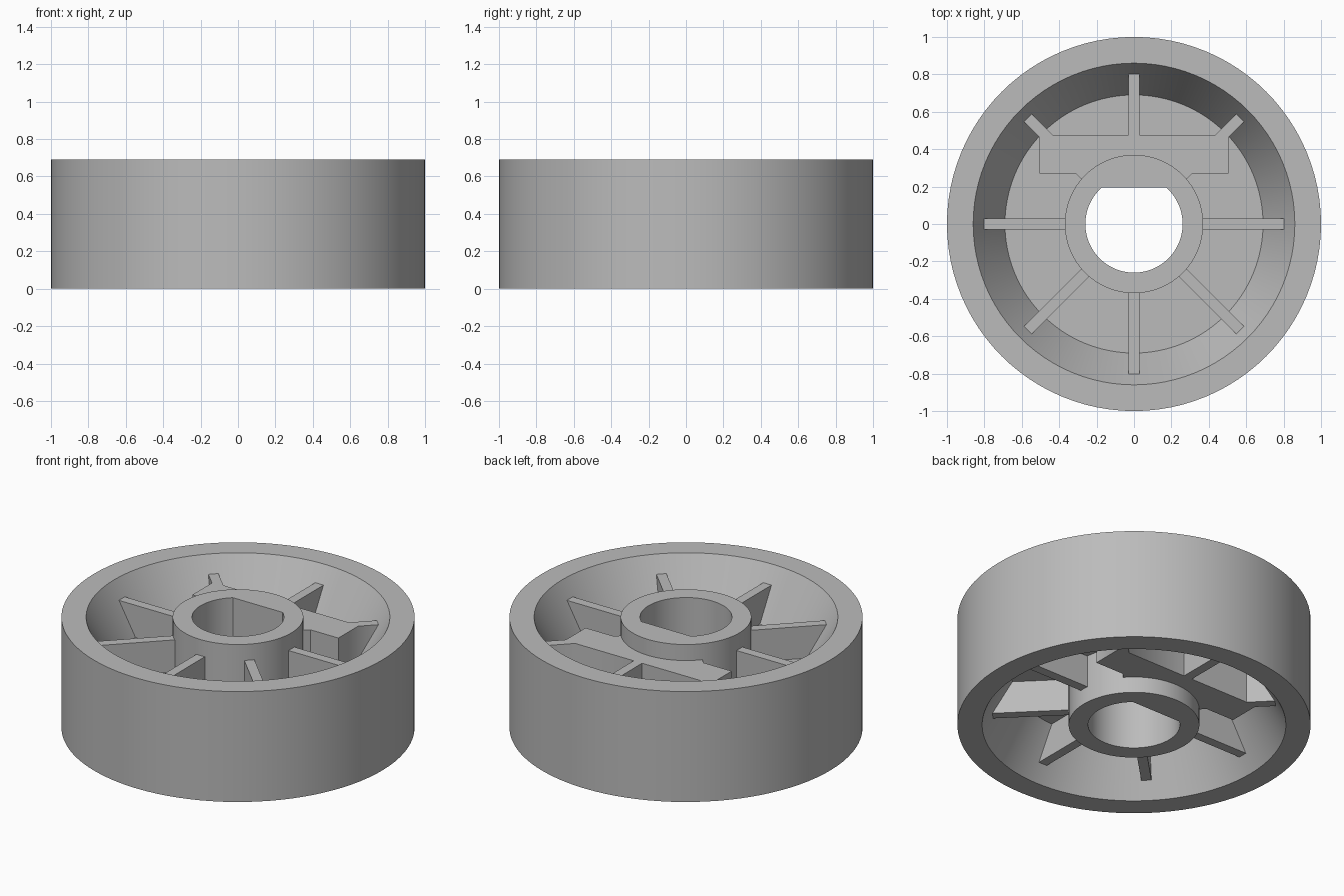
import bpy, bmesh, math
from mathutils import Matrix, Vector

HEIGHT = 0.69
MID = HEIGHT / 2
RIB_HEIGHT = 0.49
SEGMENTS = 96

if "Cube" in bpy.data.objects:
    bpy.data.objects.remove(bpy.data.objects["Cube"])

grey = bpy.data.materials.new("plain grey")
grey.use_nodes = True
color = (0.5, 0.5, 0.5, 1)
grey.diffuse_color = color
grey.node_tree.nodes["Principled BSDF"].inputs["Base Color"].default_value = color


def finish(name, bm):
    """Turn a bmesh into a shaded object with the grey material."""
    bmesh.ops.recalc_face_normals(bm, faces=bm.faces)
    mesh = bpy.data.meshes.new(name)
    bm.to_mesh(mesh)
    bm.free()
    mesh.materials.append(grey)
    obj = bpy.data.objects.new(name, mesh)
    bpy.context.collection.objects.link(obj)
    bpy.ops.object.select_all(action='DESELECT')
    obj.select_set(True)
    bpy.context.view_layer.objects.active = obj
    bpy.ops.object.shade_smooth_by_angle(angle=math.radians(25))
    return obj


def ring_solid(name, angles, section):
    """Sweep a closed section, given as (radius, z) per angle, around z."""
    bm = bmesh.new()
    rings = [[bm.verts.new((r * math.cos(a), r * math.sin(a), z))
              for r, z in section(a)] for a in angles]
    for i, ring in enumerate(rings):
        following = rings[(i + 1) % len(rings)]
        for j in range(len(ring)):
            k = (j + 1) % len(ring)
            bm.faces.new((ring[j], following[j], following[k], ring[k]))
    return finish(name, bm)


def add_box(bm, size, center, turn=0):
    matrix = (Matrix.Rotation(turn, 4, 'Z') @ Matrix.Translation(Vector(center))
              @ Matrix.Diagonal((*size, 1)))
    bmesh.ops.create_cube(bm, size=1, matrix=matrix)


steps = [2 * math.pi * i / SEGMENTS for i in range(SEGMENTS)]

# Rim with conical inner walls on both sides and a thin central web
upper = [(1, HEIGHT), (0.86, HEIGHT), (0.69, 0.39), (0.34, 0.39)]
lower = [(r, HEIGHT - z) for r, z in reversed(upper)]
ring_solid("rim_and_web", steps, lambda a: upper + lower)

# Hub with a D-shaped bore
BORE, FLAT = 0.26, 0.195
corner = math.asin(FLAT / BORE)


def hub_section(a):
    bore = min(BORE, FLAT / math.sin(a)) if math.sin(a) > 0.1 else BORE
    return [(0.37, 0), (0.37, HEIGHT), (bore, HEIGHT), (bore, 0)]


ring_solid("hub", sorted(steps + [corner, math.pi - corner]), hub_section)

# Eight radial ribs, running into the rim walls
bm = bmesh.new()
for i in range(8):
    add_box(bm, (0.476, 0.058, RIB_HEIGHT), (0.568, 0, MID), i * math.pi / 4)
ribs = finish("ribs", bm)

# Balance block fused with the three rear ribs
bm = bmesh.new()
add_box(bm, (1.01, 0.205, RIB_HEIGHT), (0, 0.3725, MID))
# keep the block clear of the bore by starting it beyond the flat
block = finish("balance_block", bm)

bpy.context.view_layer.objects.active = ribs
union = ribs.modifiers.new("join_block", 'BOOLEAN')
union.operation = 'UNION'
union.solver = 'EXACT'
union.object = block
bpy.ops.object.modifier_apply(modifier=union.name)
bpy.data.objects.remove(block)
ribs.name = "ribs_and_balance_block"
